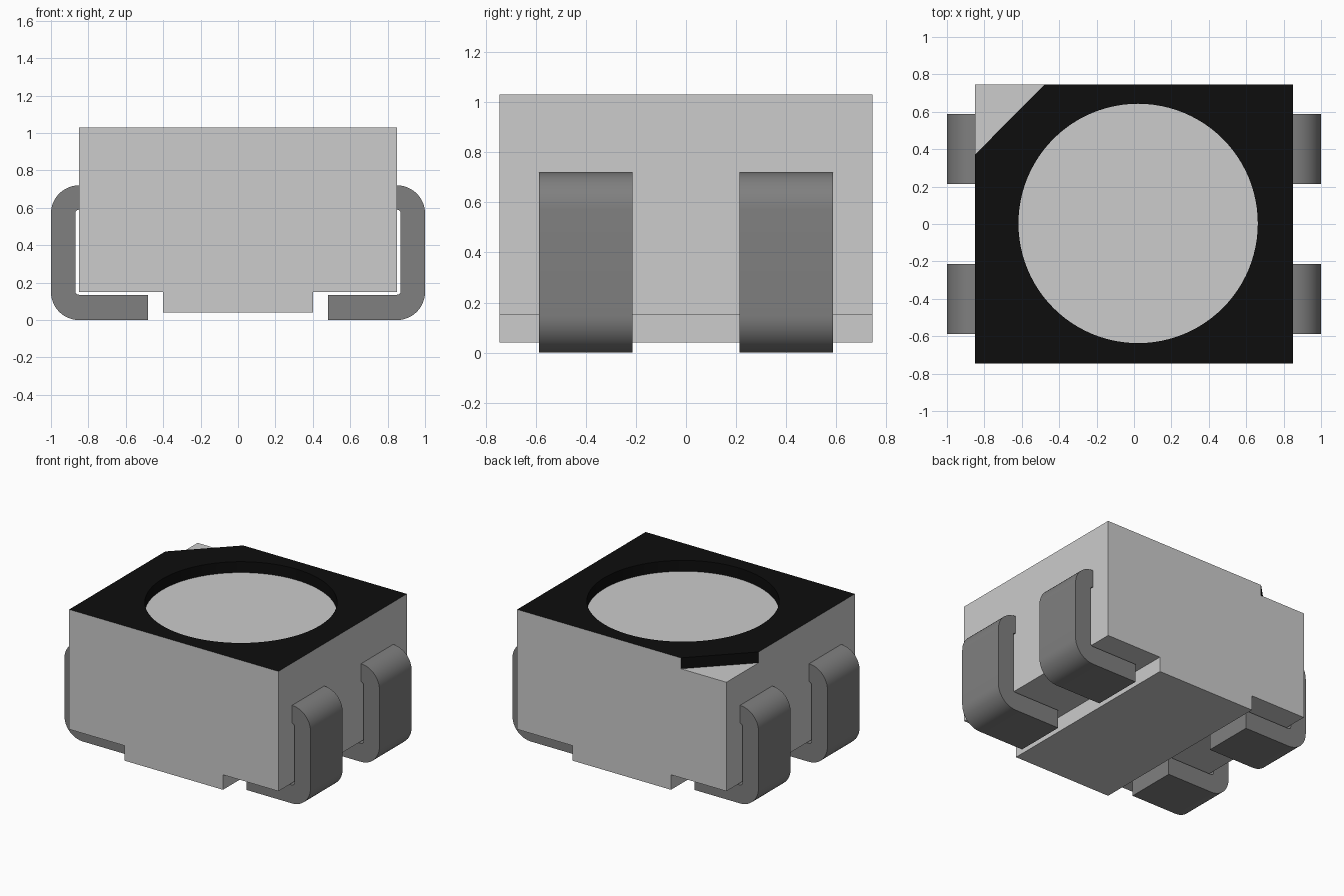
import bpy, bmesh, math
from mathutils import Vector

cube = bpy.data.objects.get("Cube")
if cube:
    bpy.data.objects.remove(cube, do_unlink=True)


def material(name, value):
    mat = bpy.data.materials.new(name)
    colour = (value, value, value, 1)
    mat.diffuse_color = colour
    mat.use_nodes = True
    mat.node_tree.nodes["Principled BSDF"].inputs["Base Color"].default_value = colour
    return mat


LIGHT = material("light grey plastic", 0.604)
BLACK = material("black coating", 0.004)
METAL = material("dark grey metal", 0.214)


def prism(bm, points, offset):
    """Close a 3D outline and extrude it along an offset."""
    face = bm.faces.new([bm.verts.new(p) for p in points])
    new = bmesh.ops.extrude_face_region(bm, geom=[face])["geom"]
    bmesh.ops.translate(bm, vec=Vector(offset),
                        verts=[v for v in new if isinstance(v, bmesh.types.BMVert)])


def make_object(name, bm, mats):
    bmesh.ops.recalc_face_normals(bm, faces=bm.faces)
    mesh = bpy.data.meshes.new(name)
    bm.to_mesh(mesh)
    bm.free()
    for mat in mats:
        mesh.materials.append(mat)
    obj = bpy.data.objects.new(name, mesh)
    bpy.context.collection.objects.link(obj)
    return obj


def activate(obj):
    bpy.ops.object.select_all(action="DESELECT")
    obj.select_set(True)
    bpy.context.view_layer.objects.active = obj


def arc(cx, cz, r, start, end, steps):
    angles = [math.radians(start + (end - start) * i / steps) for i in range(steps + 1)]
    return [(cx + r * math.cos(a), cz + r * math.sin(a)) for a in angles]


W, D, TOP, FLOOR = 0.85, 0.745, 1.03, 0.95

# Housing: stepped section carried from front to back
section = [(-W, TOP), (-W, 0.15), (-0.4, 0.15), (-0.4, 0.04),
           (0.4, 0.04), (0.4, 0.15), (W, 0.15), (W, TOP)]
bm = bmesh.new()
prism(bm, [(x, -D, z) for x, z in section], (0, 2 * D, 0))
housing = make_object("housing", bm, [LIGHT, BLACK])

# Cutter: round window and chamfered corner marker
bm = bmesh.new()
prism(bm, [(x, y, FLOOR) for x, y in arc(0.022, 0.003, 0.64, 0, 356.25, 95)], (0, 0, 0.3))
prism(bm, [(-W - 0.1, 0.27, FLOOR), (-0.38, D + 0.1, FLOOR),
           (-W - 0.1, D + 0.1, FLOOR)], (0, 0, 0.3))
cutter = make_object("recess_cutter", bm, [LIGHT])
cutter.hide_render = True

activate(housing)
cut = housing.modifiers.new("recesses", "BOOLEAN")
cut.operation, cut.solver, cut.object = "DIFFERENCE", "EXACT", cutter
bpy.ops.object.modifier_apply(modifier=cut.name)
bpy.data.objects.remove(cutter, do_unlink=True)

# Black on the top rim and the recess walls, light grey elsewhere
for face in housing.data.polygons:
    c, n = face.center, face.normal
    outer = abs(c.x) > W - 0.005 or abs(c.y) > D - 0.005
    rim = n.z > 0.5 and c.z > TOP - 0.01
    wall = abs(n.z) < 0.5 and c.z > FLOOR + 0.01 and not outer
    face.material_index = 1 if rim or wall else 0
bpy.ops.object.shade_smooth_by_angle(angle=math.radians(30))

# Leads: C-shaped bent strips, two on each side
profile = ([(0.48, 0.0)] + arc(0.85, 0.15, 0.15, -90, 0, 12)
           + arc(0.85, 0.57, 0.15, 0, 90, 12) + [(0.845, 0.72), (0.845, 0.59)]
           + arc(0.85, 0.57, 0.02, 90, 0, 4)
           + arc(0.85, 0.155, 0.02, 0, -90, 4) + [(0.48, 0.135)])
for side, sx in (("left", 1), ("right", -1)):
    for end, y in (("front", -0.587), ("back", 0.213)):
        bm = bmesh.new()
        prism(bm, [(sx * x, y, z) for x, z in profile], (0, 0.374, 0))
        lead = make_object(f"{end}_{side}_lead", bm, [METAL])
        activate(lead)
        bpy.ops.object.shade_smooth_by_angle(angle=math.radians(30))
